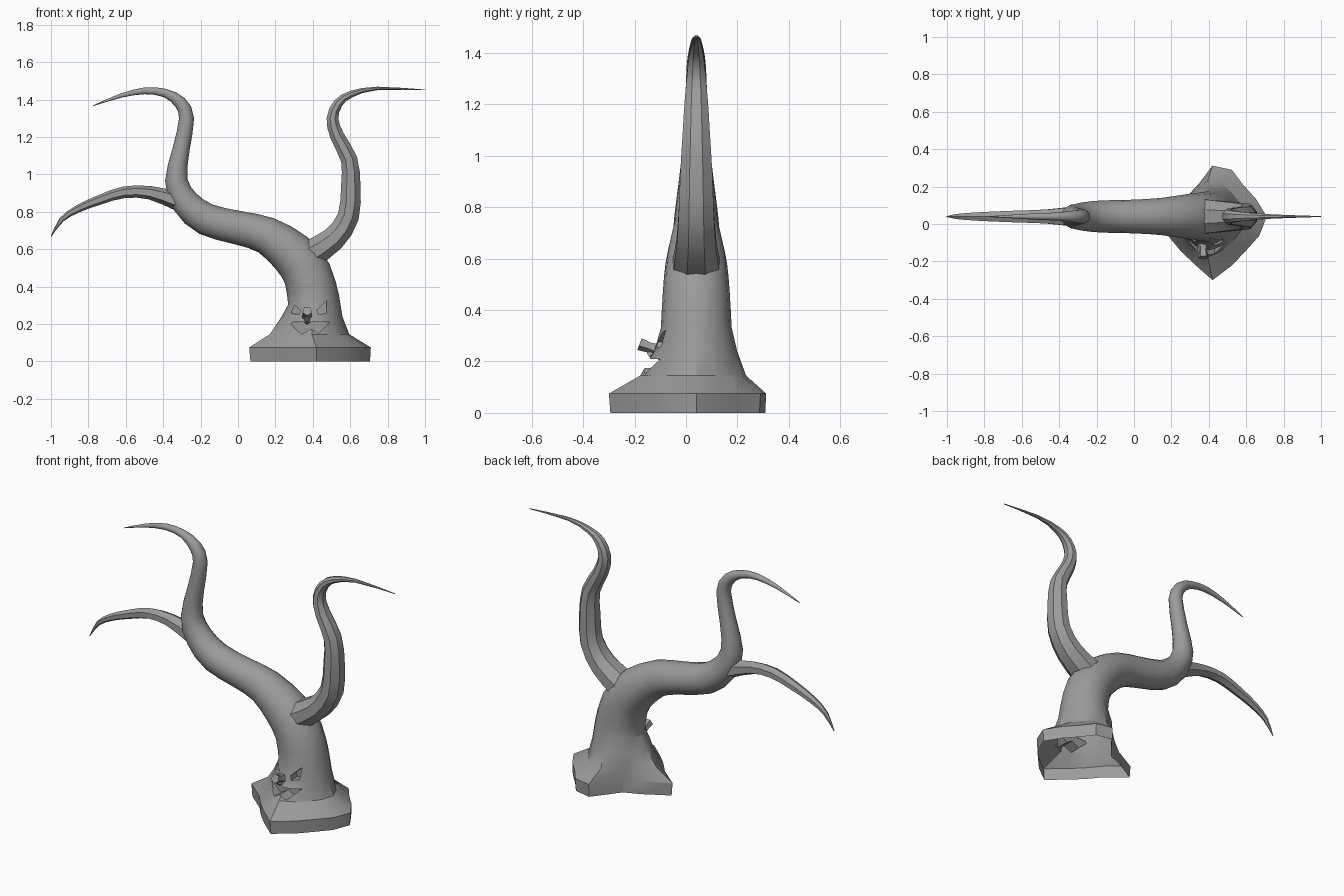
import bpy, bmesh, math
from mathutils import Vector

old = bpy.data.objects.get("Cube")
if old:
    bpy.data.objects.remove(old)

GREY = (0.33, 0.33, 0.33, 1)
bark = bpy.data.materials.new("grey_bark")
bark.use_nodes = True
bark.diffuse_color = GREY
bark.node_tree.nodes["Principled BSDF"].inputs["Base Color"].default_value = GREY

MID_Y = 0.04


def finish(name, bm, angle=30):
    bmesh.ops.recalc_face_normals(bm, faces=bm.faces)
    mesh = bpy.data.meshes.new(name)
    bm.to_mesh(mesh)
    bm.free()
    mesh.materials.append(bark)
    obj = bpy.data.objects.new(name, mesh)
    bpy.context.collection.objects.link(obj)
    shade(obj, angle)
    return obj


def shade(obj, angle):
    bpy.ops.object.select_all(action="DESELECT")
    obj.select_set(True)
    bpy.context.view_layer.objects.active = obj
    bpy.ops.object.shade_smooth_by_angle(angle=math.radians(angle))


def skin(bm, rings):
    """Bridge a list of point rings into a closed skin."""
    loops = [[bm.verts.new(p) for p in ring] for ring in rings]
    n = len(loops[0])
    for a, b in zip(loops, loops[1:]):
        for i in range(n):
            j = (i + 1) % n
            bm.faces.new((a[i], a[j], b[j], b[i]))
    bm.faces.new(loops[0][::-1])
    bm.faces.new(loops[-1])


def refine(path):
    """Add one smooth midpoint between neighbouring path points."""
    out = []
    for i in range(len(path) - 1):
        p0, p1 = path[max(i - 1, 0)], path[i]
        p2, p3 = path[i + 1], path[min(i + 2, len(path) - 1)]
        out += [p1, (p1 + p2) * 0.5625 - (p0 + p3) * 0.0625]
    return out + [path[-1]]


def tube_rings(path, sides, side=Vector((0, 1, 0)), wide=1.0, turn=0.0):
    """Rings across a path of (x, y, z, radius)."""
    rings = []
    for i, p in enumerate(path):
        ahead, behind = path[min(i + 1, len(path) - 1)], path[max(i - 1, 0)]
        along = (ahead - behind).to_3d().normalized()
        across = side.cross(along).normalized()
        ring = []
        for k in range(sides):
            a = math.tau * (k + turn) / sides
            ring.append(p.to_3d() + p.w * (across * math.cos(a) + side * math.sin(a) * wide))
        rings.append(ring)
    return rings


def flat_path(points):
    return refine([Vector((x, MID_Y, z, r)) for x, z, r in points])


# Trunk: flared roots, then the long leaning limb
root_reach = [0.29, 0.25, 0.235, 0.27, 0.272, 0.19, 0.165, 0.22,
              0.36, 0.26, 0.25, 0.27, 0.34, 0.28, 0.255, 0.27]
SIDES = len(root_reach)
trunk_rings = []
for x, z, core, spread in [(0.42, 0, 0.15, 0.97), (0.42, 0.075, 0.15, 1),
                           (0.395, 0.145, 0.15, 0.36), (0.398, 0.24, 0.152, 0.06)]:
    ring = []
    for k, reach in enumerate(root_reach):
        a = math.tau * k / SIDES
        r = core + (reach - core) * spread
        ring.append(Vector((x + r * math.cos(a), MID_Y + r * math.sin(a), z)))
    trunk_rings.append(ring)
limb = flat_path([
    (0.404, 0.33, 0.138), (0.37, 0.47, 0.13), (0.285, 0.58, 0.12),
    (0.15, 0.675, 0.1), (0.0, 0.715, 0.09), (-0.17, 0.76, 0.086),
    (-0.28, 0.85, 0.075), (-0.33, 0.97, 0.06), (-0.305, 1.13, 0.046),
    (-0.275, 1.3, 0.04), (-0.31, 1.385, 0.034), (-0.39, 1.435, 0.023),
    (-0.5, 1.447, 0.018), (-0.63, 1.42, 0.011), (-0.775, 1.367, 0.002)])
bm = bmesh.new()
skin(bm, trunk_rings + tube_rings(limb, SIDES))
trunk = finish("trunk", bm)


# Carved face: eye sockets and mouth, cut with hidden prisms
def carve(name, outline, depth):
    bm = bmesh.new()
    skin(bm, [[Vector((x, y, z)) for x, z in outline] for y in (-0.4, depth)])
    cutter = finish(name, bm)
    cutter.hide_render = True
    mod = trunk.modifiers.new(name, "BOOLEAN")
    mod.operation = "DIFFERENCE"
    mod.solver = "EXACT"
    mod.object = cutter
    return cutter


FACE_X = 0.37
eye = [(-0.09, 0.325), (-0.037, 0.275), (-0.042, 0.25), (-0.085, 0.258)]
cutters = [carve("right_eye_cutter", [(FACE_X + x, z) for x, z in eye], -0.055),
           carve("left_eye_cutter", [(FACE_X + 0.015 - x, z) for x, z in eye], -0.055),
           carve("mouth_cutter", [(0.27, 0.21), (0.49, 0.21), (0.43, 0.15),
                                  (0.39, 0.175), (0.34, 0.145)], -0.085)]
bpy.context.view_layer.update()
graph = bpy.context.evaluated_depsgraph_get()
carved = bpy.data.meshes.new_from_object(trunk.evaluated_get(graph))
trunk.modifiers.clear()
trunk.data = carved
for cutter in cutters:
    bpy.data.objects.remove(cutter)

# Open underside
bm = bmesh.new()
bm.from_mesh(carved)
under = [f for f in bm.faces if all(v.co.z < 0.001 for v in f.verts)]
bmesh.ops.delete(bm, geom=under, context="FACES")
bm.to_mesh(carved)
bm.free()
shade(trunk, 30)


# Faceted side branches
def branch(name, points, sides, wide, turn):
    bm = bmesh.new()
    skin(bm, tube_rings(flat_path(points), sides, wide=wide, turn=turn))
    finish(name, bm)


branch("left_branch", [
    (0.39, 0.575, 0.082), (0.51, 0.655, 0.07), (0.59, 0.775, 0.062),
    (0.603, 0.94, 0.056), (0.594, 1.08, 0.048), (0.53, 1.205, 0.041),
    (0.505, 1.3, 0.034), (0.537, 1.382, 0.027), (0.607, 1.43, 0.019),
    (0.745, 1.46, 0.01), (1.0, 1.452, 0.002)], 8, 1.2, 0.5)
branch("right_branch", [
    (-0.33, 0.86, 0.05), (-0.47, 0.902, 0.036), (-0.607, 0.905, 0.031),
    (-0.74, 0.864, 0.026), (-0.858, 0.815, 0.02), (-0.944, 0.757, 0.013),
    (-1.0, 0.667, 0.002)], 6, 1.2, 0)


# Broken twig nose
def twig(name, points):
    bm = bmesh.new()
    path = [Vector(p) for p in points]
    skin(bm, tube_rings(path, 5, side=Vector((1, 0, 0))))
    finish(name, bm, 20)


twig("nose", [(FACE_X, -0.08, 0.235, 0.04), (FACE_X, -0.14, 0.255, 0.022),
              (FACE_X, -0.18, 0.27, 0.027)])
twig("nose_stub", [(FACE_X, -0.11, 0.25, 0.02), (FACE_X, -0.145, 0.222, 0.014)])
